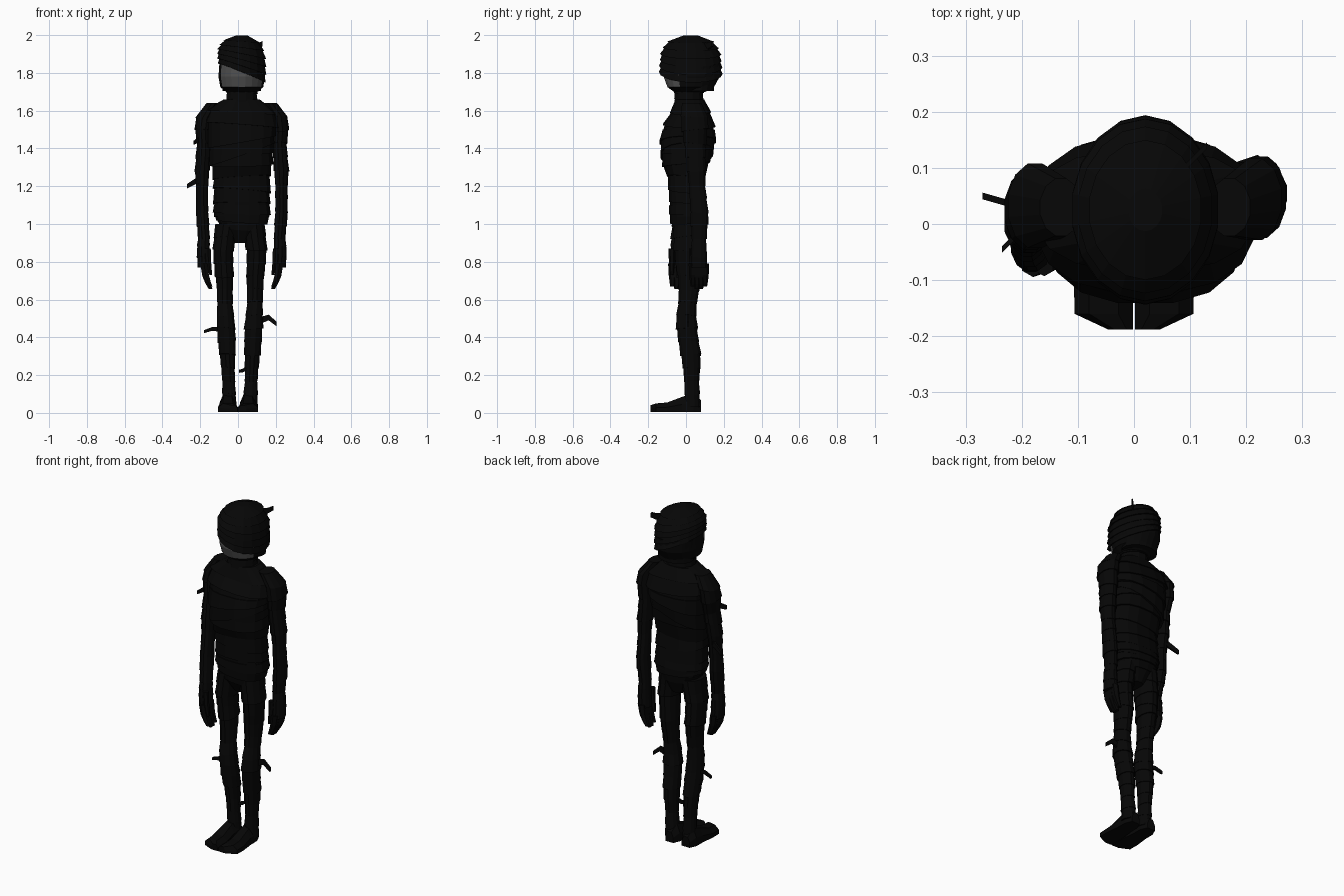
import bpy, bmesh, math, random
from mathutils import Vector

random.seed(7)
if "Cube" in bpy.data.objects:
    bpy.data.objects.remove(bpy.data.objects["Cube"])


def material(name, value):
    m = bpy.data.materials.new(name)
    m.use_nodes = True
    colour = (value, value, value, 1)
    m.diffuse_color = colour
    m.node_tree.nodes["Principled BSDF"].inputs["Base Color"].default_value = colour
    return m


cloth = material("black cloth", .002)
skin = material("grey skin", .09)


def loft(name, rings):
    """Skin a list of point rings and cap both ends."""
    bm = bmesh.new()
    rows = [[bm.verts.new(point) for point in ring] for ring in rings]
    for lower, upper in zip(rows, rows[1:]):
        for i in range(len(lower)):
            bm.faces.new((lower[i - 1], lower[i], upper[i], upper[i - 1]))
    bm.faces.new(rows[0])
    bm.faces.new(rows[-1])
    bmesh.ops.recalc_face_normals(bm, faces=bm.faces)
    mesh = bpy.data.meshes.new(name)
    bm.to_mesh(mesh)
    bm.free()
    mesh.materials.append(cloth)
    part = bpy.data.objects.new(name, mesh)
    bpy.context.collection.objects.link(part)
    return part


def oval(section, scale=1, tilt=(0, 0), sides=12, square=1):
    """Ring from a section: centre x, y, z, half width, half depth."""
    x, y, z, half_width, half_depth = section
    ring = []
    for i in range(sides):
        angle = math.tau * (i + .5) / sides
        across, along = [math.copysign(abs(v) ** square, v)
                         for v in (math.cos(angle), math.sin(angle))]
        dx, dy = half_width * scale * across, half_depth * scale * along
        ring.append((x + dx, y + dy, z + dx * tilt[0] + dy * tilt[1]))
    return ring


def sample(sections, z):
    """Section at height z, blended from its neighbours."""
    for below, above in zip(sections, sections[1:]):
        if below[2] <= z <= above[2]:
            t = (z - below[2]) / (above[2] - below[2])
            return [p + (q - p) * t for p, q in zip(below, above)]
    return sections[-1]


def wrapped(name, sections, pitch=.07, slope=.15, lead=None, sides=12, square=1, bulge=1.07):
    """Form wound with overlapping bandage turns, each ending in a small ledge.
    A lead tilt sets the lowest turn and fades out towards the top."""
    sections = sorted(sections, key=lambda section: section[2])
    low, high = sections[0][2], sections[-1][2]
    turns = max(2, round((high - low) / pitch))
    rings = []
    for i in range(turns + 1):
        section = sample(sections, low + (high - low) * i / turns)
        tilt = (0, 0)
        if lead:
            tilt = [t * (1 - i / turns) for t in lead]
        elif 0 < i < turns:
            tilt = [random.uniform(-slope, slope) for axis in "xy"]
        if i > 0:
            rings.append(oval(section, .96, tilt, sides, square))
        if i < turns:
            rings.append(oval(section, random.uniform(1, bulge), tilt, sides, square))
    return loft(name, rings)


def ribbon(name, start, end, width, sag):
    """Loose bandage end, tapering and bending between two points."""
    rings = []
    for t in (0, .5, 1):
        middle = Vector(start).lerp(Vector(end), t)
        middle.z += sag * math.sin(math.pi * t)
        half = width * (1 - t / 3)
        rings.append([middle + Vector((0, side * .006, rise * half))
                      for side, rise in ((-1, -1), (1, -1), (1, 1), (-1, 1))])
    return loft(name, rings)


# Torso and neck, all centred slightly to the left
middle = .02
torso = [
    (middle, .02, .9, .04, .05), (middle, .015, .96, .1, .085), (middle, .015, 1.04, .15, .1),
    (middle, 0, 1.25, .155, .1), (middle, 0, 1.31, .165, .125), (middle, .01, 1.44, .175, .145),
    (middle, .015, 1.51, .19, .14), (middle, .025, 1.58, .2, .11), (middle, .02, 1.63, .165, .09),
    (middle, .02, 1.66, .1, .08)]
wrapped("torso", torso, slope=.1, sides=16, square=.8, bulge=1.05)
neck = [(middle, .015, z, .085, .08) for z in (1.62, 1.73)]
wrapped("neck", neck, pitch=.035, slope=.08)


def overwrap(name, low, high, lead):
    """Extra layer that follows the torso between two heights."""
    layer = []
    for z in (low, (low + high) / 2, high):
        x, y, z, half_width, half_depth = sample(torso, z)
        layer.append((x, y, z, half_width + .004, half_depth + .005))
    return wrapped(name, layer, lead=lead, sides=16, square=.8, bulge=1.04)


overwrap("chest_sash", 1.37, 1.5, lead=(.35, .05))
overwrap("hip_wrap", 1.01, 1.1, lead=(-.08, .05))

# Head: skin shows only at the front of the lower face
jaw = (middle, .02, 1.7, .085, .085)
chin = (middle, .025, 1.725, .115, .125)
cheek = (middle, .03, 1.78, .125, .15)
brow = (middle, .03, 1.85, .12, .155)
head = loft("head", [oval(section, sides=20) for section in (jaw, chin, cheek, brow)])
head.data.materials.append(skin)
for face in head.data.polygons:
    if face.normal.y < -.45 and face.center.x > -.08 and face.center.z > chin[2]:
        face.material_index = 1

# Head cloth: a dome of turns hanging lower over the left cheek
dome = [(middle, .025, 1.8, .122, .16)]
for step in range(6):
    angle = math.radians(step * 16)
    spread = math.cos(angle) ** .8
    dome.append((middle, .025, 1.87 + .13 * math.sin(angle), .13 * spread, .16 * spread))
wrapped("head_wrap", dome, pitch=.035, lead=(-.4, -.03), sides=18)
nape = [(middle, .065, 1.705, .1, .08), (middle, .07, 1.84, .123, .105)]
wrapped("nape_wrap", nape, pitch=.045, slope=.1, sides=16)

# Limb sections measured out from the body's middle: x, y, z, half width, half depth
leg = [(.07, .015, 1, .065, .085), (.09, .01, .85, .055, .075), (.08, .02, .7, .048, .065),
       (.08, .01, .6, .041, .048), (.075, 0, .49, .049, .056), (.07, .01, .4, .05, .056),
       (.065, .03, .28, .04, .052), (.06, .03, .18, .034, .04), (.055, .035, .03, .04, .04)]
arm = [(.15, .03, 1.64, .04, .055), (.195, .04, 1.58, .048, .075), (.205, .04, 1.5, .045, .07),
       (.2, .035, 1.42, .038, .058), (.21, .035, 1.28, .04, .05), (.21, .035, 1.2, .033, .043),
       (.21, .04, 1.05, .034, .05), (.2, .03, .92, .031, .04)]
foot_outline = ((-1, 0), (1, 0), (1, .5), (.5, 1), (-.5, 1), (-1, .5))


def limb(name, sections, side, centre, lean=0):
    """Place a limb on one side, swinging it along y as it hangs down."""
    top = sections[0][2]
    return wrapped(name, [(centre + side * x, y + lean * (top - z), z, half_width, half_depth)
                          for x, y, z, half_width, half_depth in sections], bulge=1.1)


def foot(name, side):
    """Foot lofted from heel to slanted toes: y, half width, height, outward shift."""
    rings = []
    for y, half_width, height, shift in (
            (.08, .026, .06, 0), (.04, .043, .1, 0), (-.02, .044, .08, 0),
            (-.1, .053, .05, 0), (-.16, .052, .045, 0), (-.188, .022, .035, -.03)):
        rings.append([(side * (.054 + shift) + across * half_width, y, .005 + up * height)
                      for across, up in foot_outline])
    return loft(name, rings)


def finger(name, side, base, drop, curl, radius):
    """Tapered finger hanging from its base and bending towards the body."""
    x, y, z = base
    rings = []
    for t in (0, .5, .8, 1):
        thick = radius * (1 - t * t / 2)
        rings.append(oval((x - side * curl * t * t, y, z - drop * t, thick, thick), sides=6))
    return loft(name, rings)


def hand(label, side, x, y):
    """Palm, four curled fingers and a thumb."""
    wrapped(label + "_palm", [(x, y, .94, .03, .036), (x + side * .005, y, .86, .036, .045),
                              (x, y, .77, .034, .044)], pitch=.06, slope=.1)
    for i in range(4):
        offset = i - 1.5
        finger(f"{label}_finger_{i + 1}", side, (x, y + offset * .021, .79),
               drop=.14 - .012 * abs(offset), curl=.035, radius=.023)
    finger(label + "_thumb", side, (x - side * .02, y - .035, .87),
           drop=.14, curl=.016, radius=.018)


for label, side, lean in (("left", 1, .055), ("right", -1, -.1)):
    limb(label + "_leg", leg, side, centre=.01)
    foot(label + "_foot", side)
    limb(label + "_arm", arm, side, centre=middle, lean=lean)
    hand(label, side, x=middle + side * .2, y=.03 + lean * .7)

# Loose bandage ends
ribbon("right_knee_tail", (-.09, .01, .44), (-.18, .02, .43), width=.012, sag=.01)
ribbon("left_knee_tail", (.12, .01, .49), (.205, .01, .47), width=.018, sag=.025)
ribbon("left_ankle_tail", (.05, .02, .24), (.005, 0, .22), width=.012, sag=-.005)
ribbon("right_elbow_tail", (-.2, .03, 1.24), (-.27, .05, 1.2), width=.018, sag=0)
ribbon("right_upper_arm_tail", (-.2, -.01, 1.45), (-.235, -.045, 1.43), width=.016, sag=0)
ribbon("head_tail", (.09, .1, 1.94), (.13, .14, 1.955), width=.02, sag=-.005)
